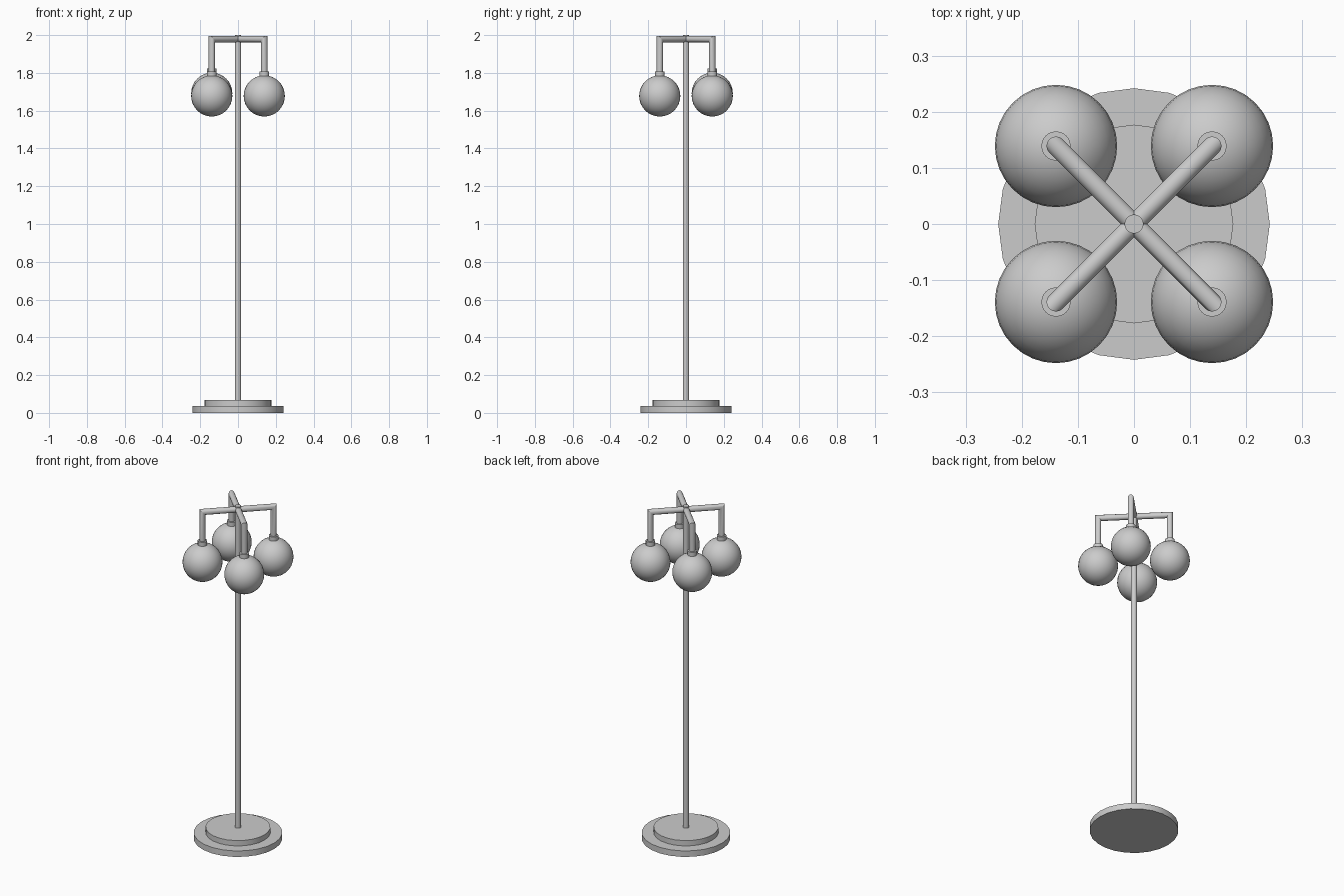
import bpy, bmesh, math
from mathutils import Matrix

cube = bpy.data.objects.get("Cube")
if cube:
    bpy.data.objects.remove(cube, do_unlink=True)

grey = bpy.data.materials.new("plain grey")
grey.use_nodes = True
grey.diffuse_color = (0.6, 0.6, 0.6, 1)
grey.node_tree.nodes["Principled BSDF"].inputs["Base Color"].default_value = (0.6, 0.6, 0.6, 1)


def finish(obj, name):
    obj.name = name
    obj.data.materials.append(grey)
    bpy.ops.object.select_all(action='DESELECT')
    obj.select_set(True)
    bpy.context.view_layer.objects.active = obj
    bpy.ops.object.shade_smooth_by_angle(angle=math.radians(35))


def cylinder(name, radius, low, high, x=0, y=0, sides=24):
    bpy.ops.mesh.primitive_cylinder_add(vertices=sides, radius=radius, depth=high - low,
                                        location=(x, y, (low + high) / 2))
    finish(bpy.context.object, name)


def bent_arm(name, angle, reach, height, low, radius, sides=16):
    """Tube running outward from the pole, mitred, then down to the lamp."""
    bm = bmesh.new()
    rings = [[], [], []]
    for i in range(sides):
        t = math.tau * i / sides
        a, b = radius * math.cos(t), radius * math.sin(t)
        for ring, co in zip(rings, ((0, a, height + b), (reach + b, a, height + b),
                                    (reach + b, a, low))):
            ring.append(bm.verts.new(co))
    for r, s in zip(rings, rings[1:]):
        for i in range(sides):
            j = (i + 1) % sides
            bm.faces.new((r[i], r[j], s[j], s[i]))
    bm.faces.new(rings[0])
    bm.faces.new(rings[-1])
    bmesh.ops.recalc_face_normals(bm, faces=bm.faces)
    bm.transform(Matrix.Rotation(angle, 4, 'Z'))
    mesh = bpy.data.meshes.new(name)
    bm.to_mesh(mesh)
    bm.free()
    obj = bpy.data.objects.new(name, mesh)
    bpy.context.collection.objects.link(obj)
    finish(obj, name)


# Stepped base and pole
cylinder("base_lower", 0.242, 0, 0.036)
cylinder("base_upper", 0.177, 0.036, 0.068)
cylinder("pole", 0.017, 0.06, 2.0, sides=16)

# Four arms with collars and globes; the back right globe hangs a little higher
spread = 0.139
lamps = (("back_left", 1, 1, 0), ("back_right", -1, 1, 0.014),
         ("front_right", -1, -1, 0), ("front_left", 1, -1, 0))
for name, sx, sy, lift in lamps:
    x, y = sx * spread, sy * spread
    bent_arm(name + "_arm", math.atan2(sy, sx), math.hypot(x, y), 1.979, 1.79, 0.017)
    cylinder(name + "_collar", 0.026, 1.77 + lift, 1.808 + lift, x, y)
    bpy.ops.mesh.primitive_uv_sphere_add(segments=32, ring_count=16, radius=0.109,
                                         location=(x, y, 1.678 + lift))
    finish(bpy.context.object, name + "_globe")
